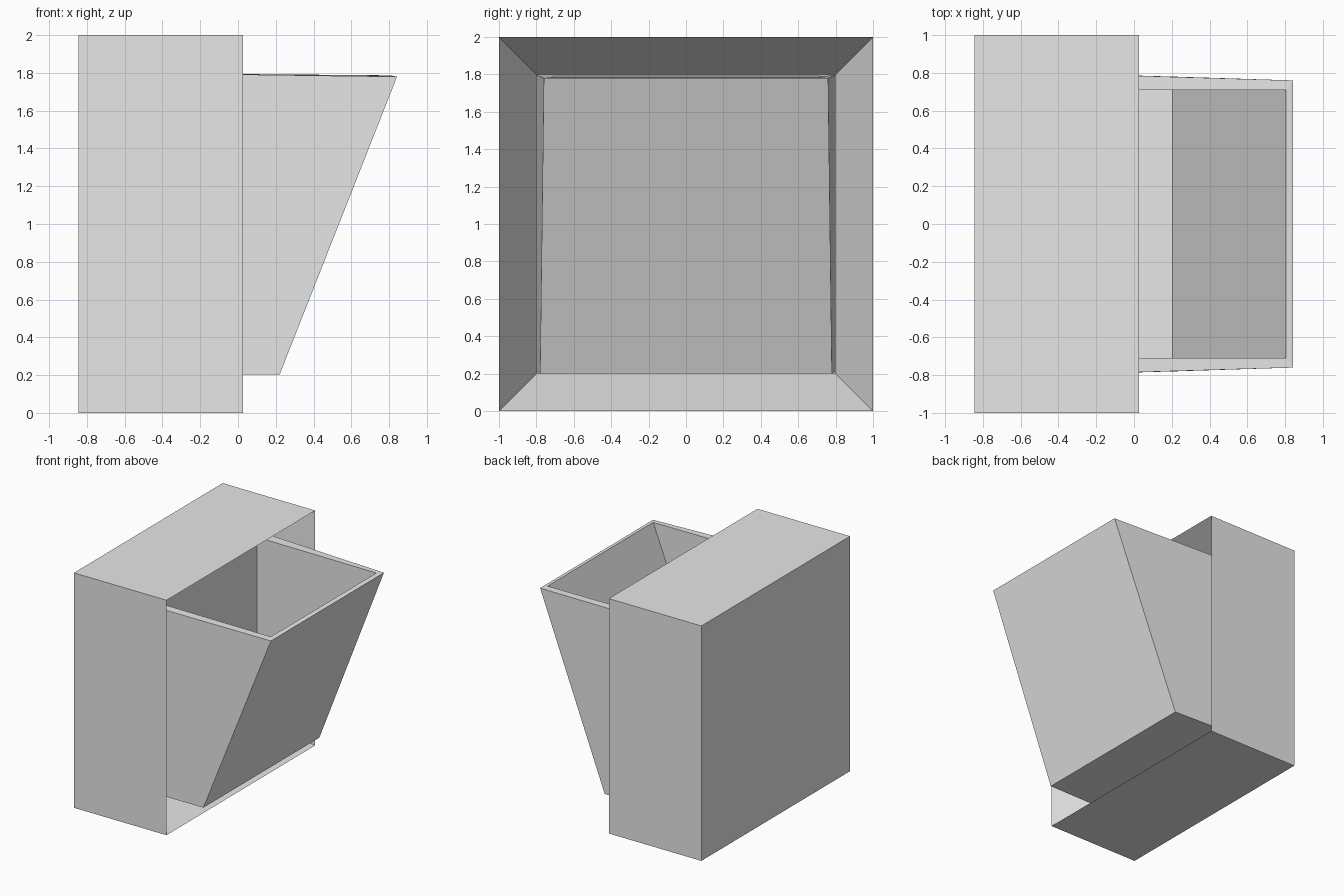
import bpy, bmesh

if "Cube" in bpy.data.objects:
    bpy.data.objects.remove(bpy.data.objects["Cube"])

grey = bpy.data.materials.new("light grey")
grey.diffuse_color = (0.8, 0.8, 0.8, 1.0)
grey.use_nodes = True
grey.node_tree.nodes["Principled BSDF"].inputs["Base Color"].default_value = grey.diffuse_color


def finish(name, bm):
    bmesh.ops.recalc_face_normals(bm, faces=bm.faces[:])
    mesh = bpy.data.meshes.new(name)
    bm.to_mesh(mesh)
    bm.free()
    mesh.materials.append(grey)
    obj = bpy.data.objects.new(name, mesh)
    bpy.context.collection.objects.link(obj)
    return obj


# Housing: a block with a square recess in its right face
x_back, x_face, x_recess = -0.845, 0.027, -0.40
bm = bmesh.new()
bmesh.ops.create_cube(bm, size=1)
for v in bm.verts:
    v.co.x = x_face if v.co.x > 0 else x_back
    v.co.y *= 2
    v.co.z = v.co.z * 2 + 1
bm.normal_update()
face = max(bm.faces, key=lambda f: f.normal.x)
bmesh.ops.inset_region(bm, faces=[face], thickness=0.2, use_even_offset=True)
for v in face.verts:
    v.co.x = x_recess
finish("housing", bm)

# Tilted bin: a tapered wedge shell, open at the top
# profile points: x, z, half width; order: back bottom, front bottom, front top, back top
outer = [(-0.39, 0.21, 0.797), (0.22, 0.202, 0.78),
         (0.842, 1.78, 0.76), (-0.39, 1.797, 0.797)]
inner = [(-0.32, 0.25, 0.71), (0.203, 0.25, 0.71),
         (0.806, 1.787, 0.71), (-0.32, 1.792, 0.71)]
bm = bmesh.new()


def side_loop(profile, side):
    return [bm.verts.new((x, side * w, z)) for x, z, w in profile]


shells = [(side_loop(p, -1), side_loop(p, 1)) for p in (outer, inner)]
for left, right in shells:
    bm.faces.new(left)
    bm.faces.new(right)
    for a, b in ((0, 1), (1, 2), (3, 0)):  # floor, sloping front, back
        bm.faces.new((left[a], left[b], right[b], right[a]))

# Rim joining the outer and inner shells
rims = [(l[2], l[3], r[3], r[2]) for l, r in shells]
for i in range(4):
    j = (i + 1) % 4
    bm.faces.new((rims[0][i], rims[0][j], rims[1][j], rims[1][i]))
finish("tilted_bin", bm)
